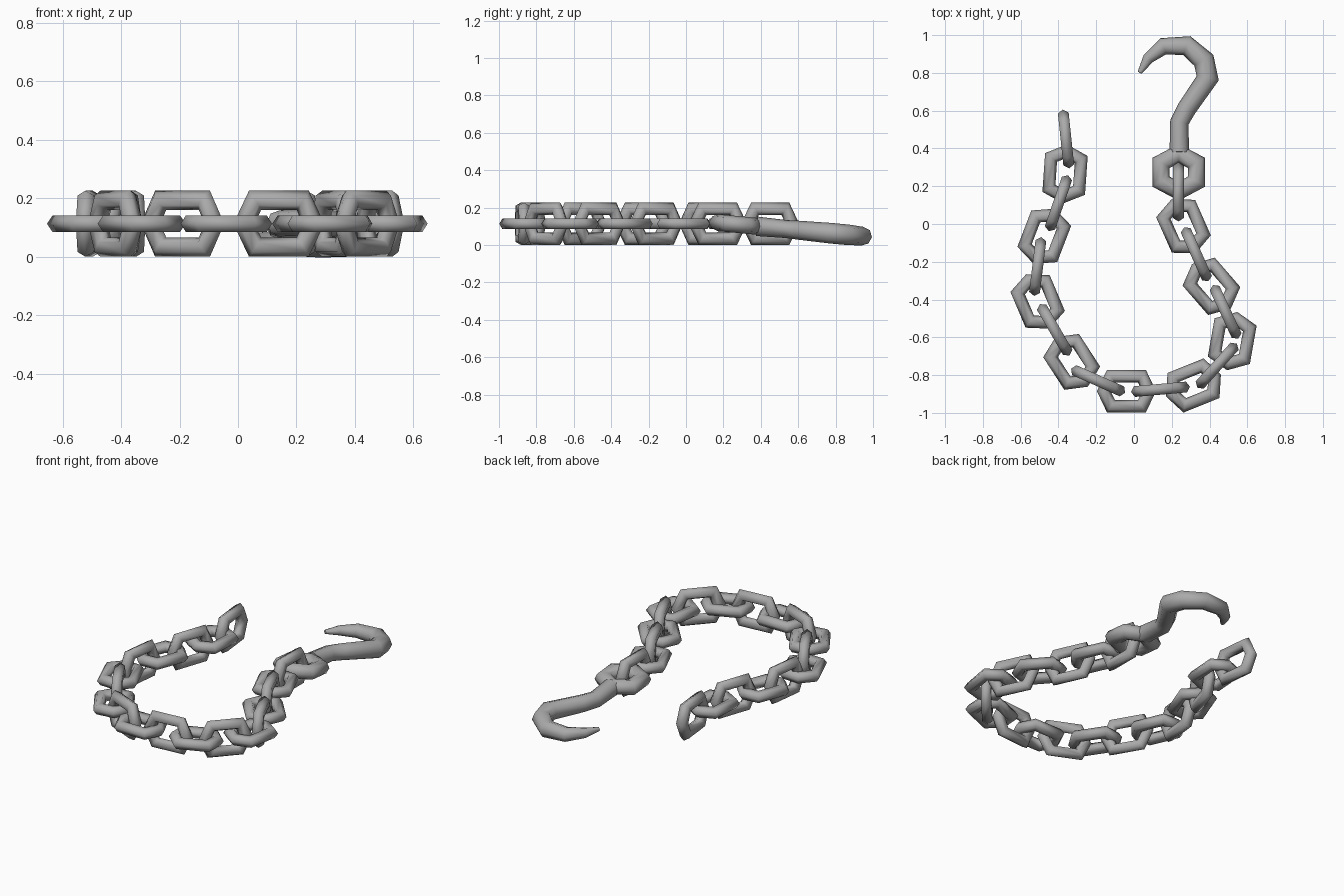
import bpy, bmesh, math
from mathutils import Vector, Matrix

if "Cube" in bpy.data.objects:
    bpy.data.objects.remove(bpy.data.objects["Cube"], do_unlink=True)

steel = bpy.data.materials.new("grey steel")
steel.use_nodes = True
colour = (0.4, 0.4, 0.4, 1)
steel.diffuse_color = colour
steel.node_tree.nodes["Principled BSDF"].inputs["Base Color"].default_value = colour


def tube(name, path, radii, closed, sides, matrix, smooth=65):
    """Sweep a round section with mitred joints along a path in the local XY plane."""
    bm = bmesh.new()
    pts = [Vector((p[0], p[1], 0)) for p in path]
    n = len(pts)
    up = Vector((0, 0, 1))
    rings = []
    for i, p in enumerate(pts):
        before = pts[i - 1] if closed or i else None
        after = pts[(i + 1) % n] if closed or i < n - 1 else None
        d_in = (p - before).normalized() if before else (after - p).normalized()
        d_out = (after - p).normalized() if after else d_in
        tangent = (d_in + d_out).normalized()
        stretch = 1 / max(tangent.dot(d_in), 0.5)
        side = up.cross(tangent) * stretch
        ring = []
        for k in range(sides):
            a = math.tau * k / sides
            ring.append(bm.verts.new(p + radii[i] * (side * math.cos(a) + up * math.sin(a))))
        rings.append(ring)
    for i in range(n if closed else n - 1):
        r0, r1 = rings[i], rings[(i + 1) % n]
        for k in range(sides):
            m = (k + 1) % sides
            bm.faces.new((r0[k], r0[m], r1[m], r1[k]))
    if not closed:
        bm.faces.new(rings[0])
        bm.faces.new(rings[-1])
    bmesh.ops.recalc_face_normals(bm, faces=bm.faces)
    mesh = bpy.data.meshes.new(name)
    bm.to_mesh(mesh)
    bm.free()
    mesh.materials.append(steel)
    obj = bpy.data.objects.new(name, mesh)
    bpy.context.collection.objects.link(obj)
    obj.matrix_world = matrix
    bpy.ops.object.select_all(action='DESELECT')
    obj.select_set(True)
    bpy.context.view_layer.objects.active = obj
    bpy.ops.object.shade_smooth_by_angle(angle=math.radians(smooth))
    return obj


# Chain: centre x, y and heading in degrees; every other link stands upright
links = [(-.36, .45, -84), (-.365, .265, -94), (-.40, .11, -109), (-.475, -.065, -111),
         (-.51, -.225, -97), (-.51, -.41, -67), (-.42, -.56, -60), (-.33, -.73, -57),
         (-.19, -.83, -24), (-.04, -.885, 0), (.14, -.875, 5), (.315, -.855, 22),
         (.44, -.75, 48), (.52, -.62, 80), (.485, -.465, 115), (.41, -.33, 131),
         (.33, -.16, 114), (.262, -.012, 114), (.235, .17, 90)]
hexagon = [(.12, 0), (.082, .08), (-.082, .08), (-.12, 0), (-.082, -.08), (.082, -.08)]
for i, (x, y, heading) in enumerate(links):
    matrix = Matrix.Translation((x, y, .113)) @ Matrix.Rotation(math.radians(heading), 4, 'Z')
    kind = "flat_link"
    if i % 2 == 0:
        matrix = matrix @ Matrix.Rotation(math.pi / 2, 4, 'X')
        kind = "upright_link"
    tube(f"{kind}_{i + 1}", hexagon, [.033] * 6, True, 6, matrix)

# Hook lies in a plane sloping down towards its bend
slope = Matrix.Translation((0, 0, .135)) @ Matrix.Rotation(-.093, 4, 'X')
eye = [(.237 + .108 * math.sin(a), .275 + .1 * math.cos(a))
       for a in (math.tau * k / 6 for k in range(6))]
tube("hook_eye", eye, [.045] * 6, True, 8, slope)

# Shank, bend and point: x, y, radius
bend = [(.24, .38, .052), (.24, .54, .048), (.28, .615, .051), (.39, .775, .055),
        (.37, .87, .055), (.28, .948, .05), (.155, .945, .043), (.075, .88, .03),
        (.03, .805, .012)]
tube("hook_shank", [(x, y) for x, y, r in bend], [r for x, y, r in bend], False, 8, slope)
